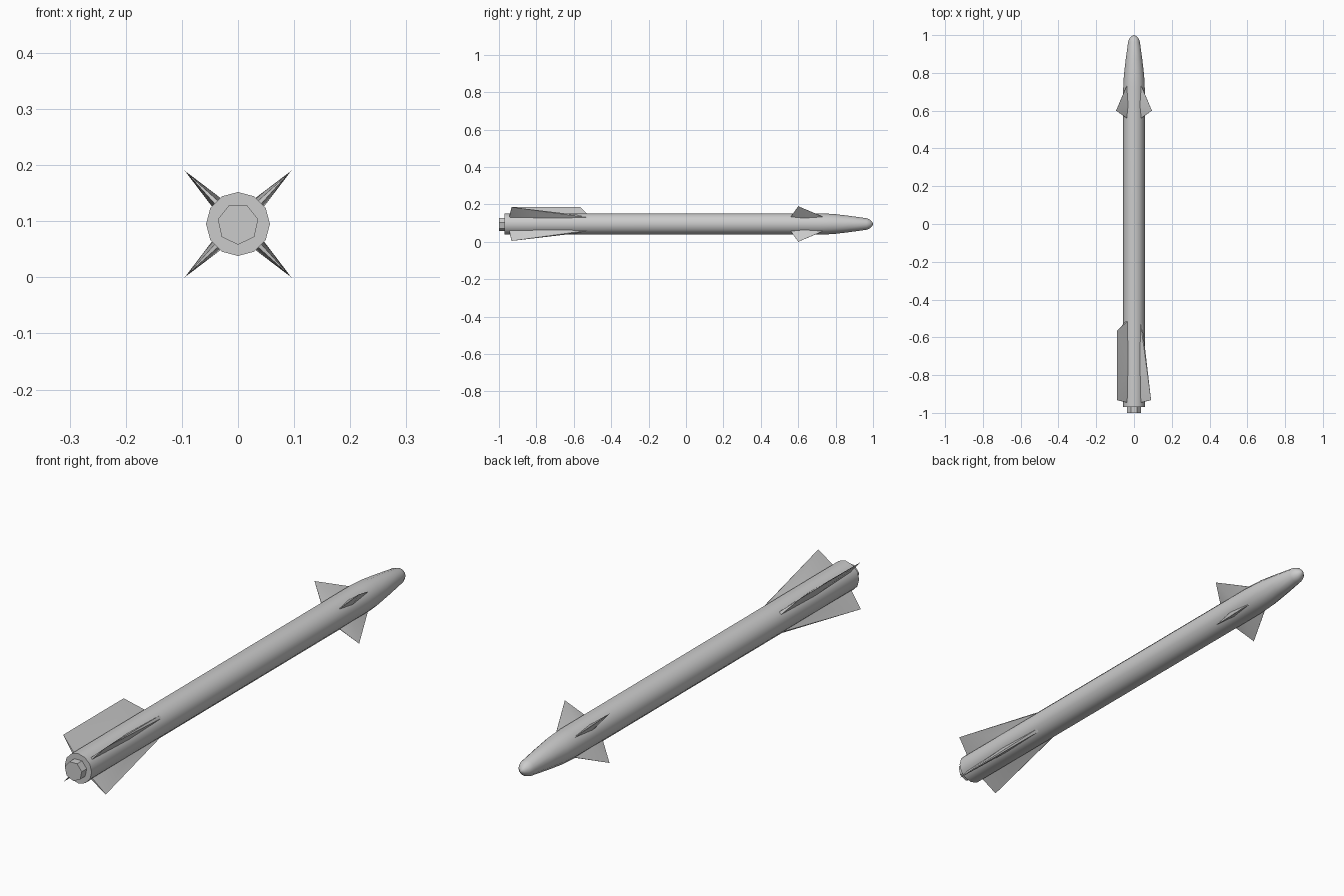
import bpy, bmesh, math

if "Cube" in bpy.data.objects:
    bpy.data.objects.remove(bpy.data.objects["Cube"])

CZ = 0.095  # height of the body axis


def finish(name, bm, angle=35):
    bmesh.ops.recalc_face_normals(bm, faces=bm.faces)
    me = bpy.data.meshes.new(name)
    bm.to_mesh(me)
    bm.free()
    ob = bpy.data.objects.new(name, me)
    bpy.context.collection.objects.link(ob)
    ob.location.z = CZ
    bpy.ops.object.select_all(action='DESELECT')
    ob.select_set(True)
    bpy.context.view_layer.objects.active = ob
    bpy.ops.object.shade_smooth_by_angle(angle=math.radians(angle))
    return ob


def lathe(name, profile, sides, start):
    """Rings of (y, radius) around the y axis, capped at both ends."""
    bm = bmesh.new()
    rings = []
    for y, r in profile:
        angs = [math.radians(start) + math.tau * i / sides for i in range(sides)]
        rings.append([bm.verts.new((r * math.cos(a), y, r * math.sin(a))) for a in angs])
    for a, b in zip(rings, rings[1:]):
        for i in range(sides):
            j = (i + 1) % sides
            bm.faces.new((a[i], a[j], b[j], b[i]))
    bm.faces.new(rings[0])
    bm.faces.new(rings[-1])
    return finish(name, bm)


def fin(name, angle, root, tip_ys, root_r, tip_r):
    """Root is a lens section of (y, half thickness); it thins to a sharp tip."""
    bm = bmesh.new()
    c, s = math.cos(math.radians(angle)), math.sin(math.radians(angle))

    def vert(y, r, t):
        return bm.verts.new((r * c - t * s, y, r * s + t * c))

    sides = [[vert(y, root_r, k * t) for y, t in root] for k in (1, -1)]
    tips = [vert(y, tip_r, 0) for y in tip_ys]
    for row in sides:
        n = len(row) - 1
        for i in range(n):
            near = tips[min(i, len(tips) - 1)]
            far = tips[min(i + 1, len(tips) - 1)]
            bm.faces.new((row[i], row[i + 1], near))
            if far is not near:
                bm.faces.new((row[i + 1], far, near))
    bm.faces.new((sides[0][0], sides[1][0], tips[0]))
    bm.faces.new((sides[0][-1], sides[1][-1], tips[-1]))
    bm.faces.new(sides[0] + sides[1][::-1])
    return finish(name, bm)


# Main tube with tapered rounded nose
lathe("body", [(-0.97, 0.057), (0.72, 0.057), (0.79, 0.0535), (0.87, 0.044),
               (0.965, 0.031), (0.983, 0.024), (0.995, 0.012), (1.0, 0.003)], 12, 90)

# Exhaust nozzle
lathe("nozzle", [(-1.0, 0.037), (-0.96, 0.037)], 7, -90)

# Four tail fins (upper left one keeps a long tip edge) and four front fins
tail_root = [(-0.945, 0.004), (-0.72, 0.011), (-0.515, 0.006)]
front_root = [(0.56, 0.001), (0.63, 0.011), (0.735, 0.001)]
for label, ang in (("upper_right", 45), ("upper_left", 135),
                   ("lower_left", 225), ("lower_right", 315)):
    tips = [-0.932, -0.565] if ang == 135 else [-0.932]
    fin("tail_fin_" + label, ang, tail_root, tips, 0.053, 0.128)
    fin("front_fin_" + label, ang, front_root, [0.6], 0.053, 0.1343)
